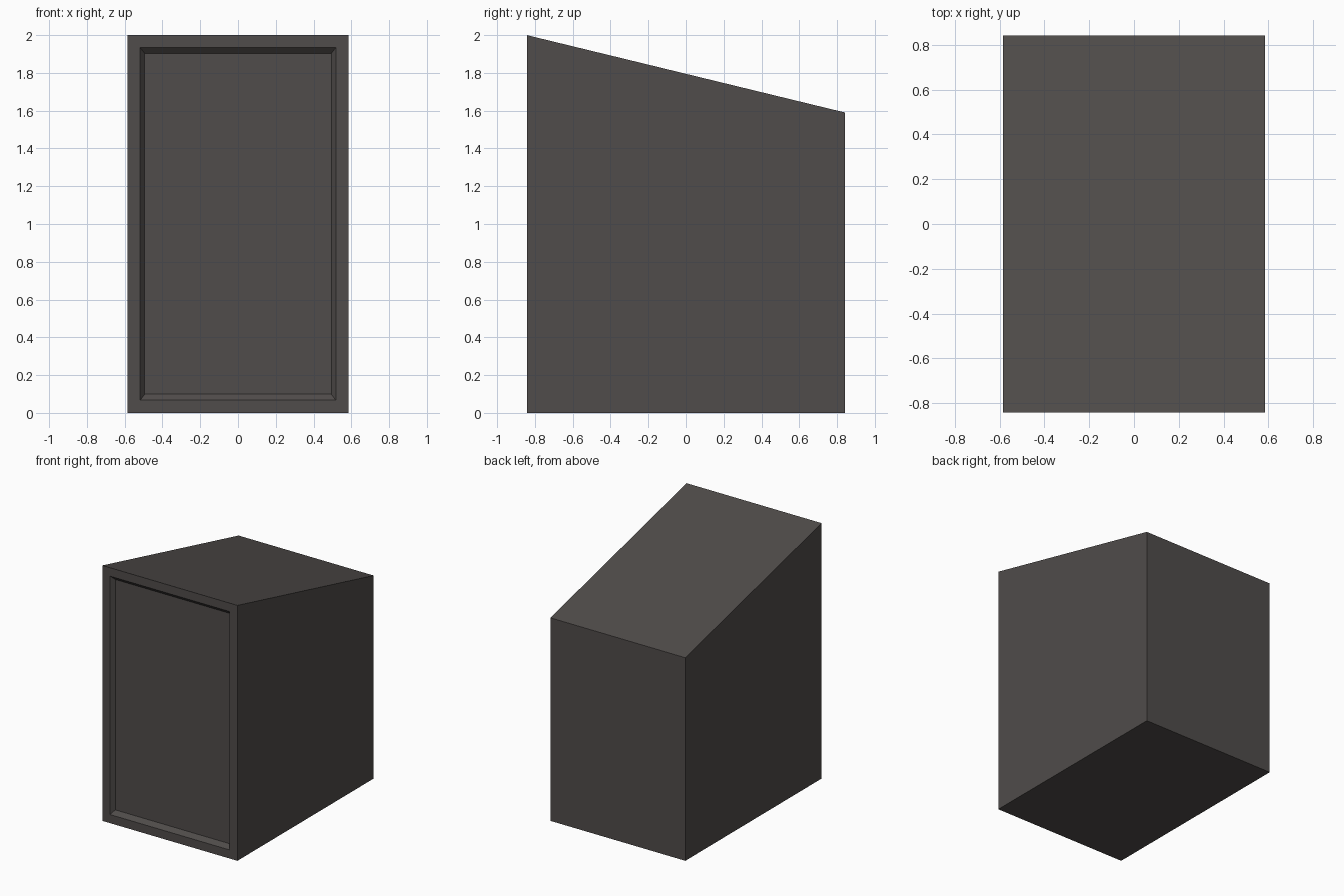
import bpy, bmesh

if "Cube" in bpy.data.objects:
    bpy.data.objects.remove(bpy.data.objects["Cube"])

W, D = 0.585, 0.843          # half width, half depth
FRONT_H, BACK_H = 2.0, 1.59  # heights of the sloped top

mat = bpy.data.materials.new("dark warm grey")
mat.diffuse_color = (0.08, 0.072, 0.069, 1)
mat.use_nodes = True
mat.node_tree.nodes["Principled BSDF"].inputs["Base Color"].default_value = mat.diffuse_color

bm = bmesh.new()

# Cabinet body: side profile extruded across the width
profile = [(-D, 0), (D, 0), (D, BACK_H), (-D, FRONT_H)]
side = bm.faces.new([bm.verts.new((-W, y, z)) for y, z in profile])
ext = bmesh.ops.extrude_face_region(bm, geom=[side], use_keep_orig=True)
for v in ext["geom"]:
    if isinstance(v, bmesh.types.BMVert):
        v.co.x = W
bmesh.ops.recalc_face_normals(bm, faces=bm.faces)

# Front panel: frame inset, then a sloped recess
front = min(bm.faces, key=lambda f: f.calc_center_median().y)


def inset_to(half_x, z_low, z_high, y):
    bmesh.ops.inset_region(bm, faces=[front], thickness=0.02)
    for v in front.verts:
        v.co = (half_x if v.co.x > 0 else -half_x, y,
                z_high if v.co.z > 1 else z_low)


inset_to(0.518, 0.067, 1.934, -D)
inset_to(0.494, 0.099, 1.903, -D + 0.03)

mesh = bpy.data.meshes.new("sloped_cabinet")
bm.to_mesh(mesh)
bm.free()
mesh.materials.append(mat)
cabinet = bpy.data.objects.new("sloped_cabinet", mesh)
bpy.context.collection.objects.link(cabinet)
